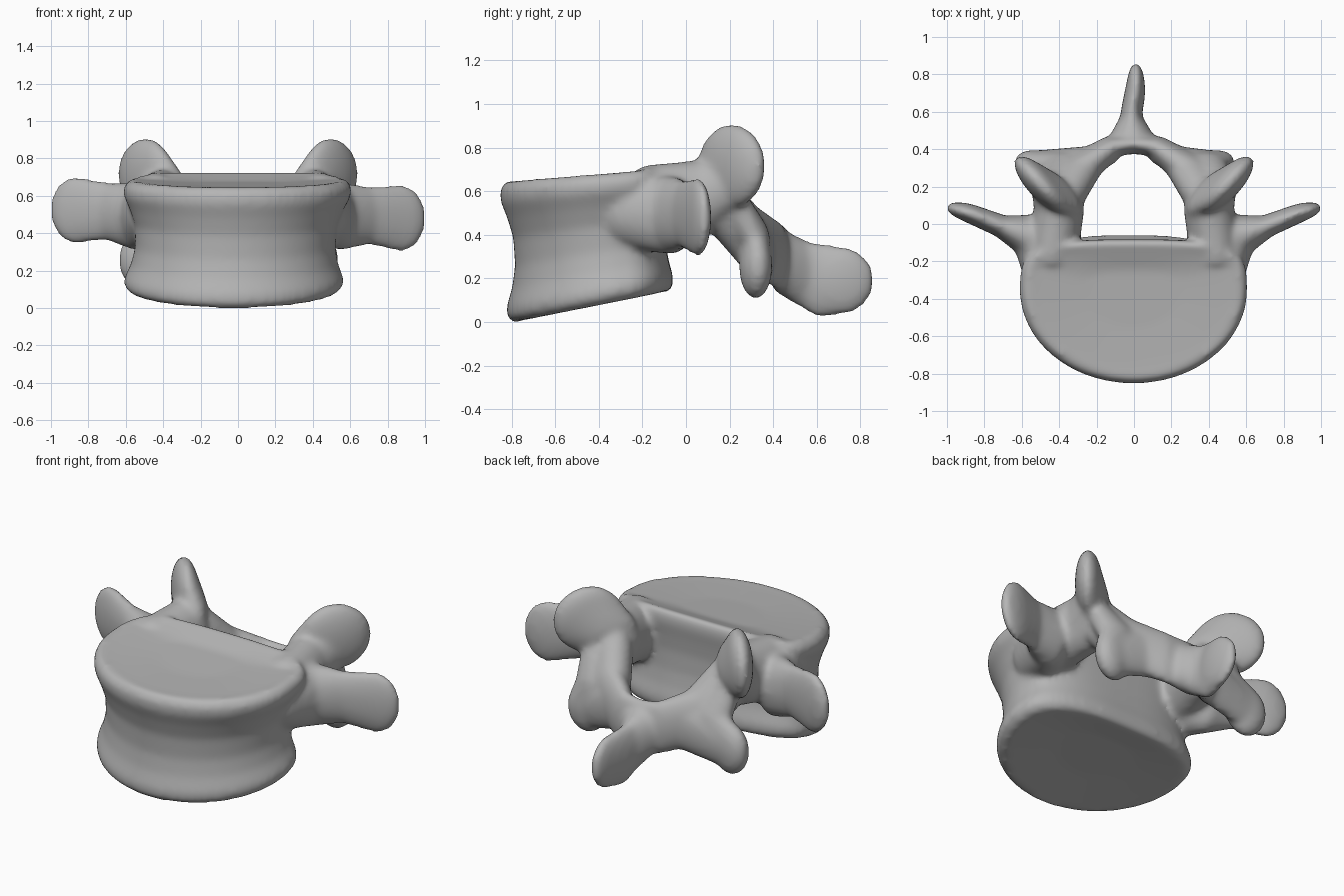
import bpy, bmesh
from math import sin, cos, pi, radians
from mathutils import Vector, Matrix

cube = bpy.data.objects.get("Cube")
if cube:
    bpy.data.objects.remove(cube)

bone = bpy.data.materials.new("bone grey")
bone.use_nodes = True
GREY = (0.46, 0.46, 0.46, 1)
bone.diffuse_color = GREY
bone.node_tree.nodes["Principled BSDF"].inputs["Base Color"].default_value = GREY

bm = bmesh.new()

unit = bmesh.new()
bmesh.ops.create_icosphere(unit, subdivisions=3, radius=1)
SPHERE = [v.co.copy() for v in unit.verts]
unit.free()


def lobe(center, radii, yaw=0, side=1):
    """Points of an ellipsoid turned about z, mirrored when side is -1."""
    turn = Matrix.Rotation(radians(yaw), 3, "Z")
    points = [Vector(center) + turn @ (p * Vector(radii)) for p in SPHERE]
    return [Vector((p.x * side, p.y, p.z)) for p in points]


def limb(lobes, side=1):
    """Chain of lobes, each neighbouring pair wrapped in a hull."""
    for a, b in zip(lobes, lobes[1:]):
        part = bmesh.new()
        for p in lobe(*a, side=side) + lobe(*b, side=side):
            part.verts.new(p)
        bmesh.ops.convex_hull(part, input=part.verts[:])
        loose = [v for v in part.verts if not v.link_faces]
        bmesh.ops.delete(part, geom=loose, context="VERTS")
        bmesh.ops.recalc_face_normals(part, faces=part.faces[:])
        mesh = bpy.data.meshes.new("limb")
        part.to_mesh(mesh)
        part.free()
        bm.from_mesh(mesh)
        bpy.data.meshes.remove(mesh)


# Body: waisted drum, flat back that narrows downwards, wedge-shaped end plates
# and a raised ridge along the back of the upper plate
def body_ring(t, scale, n=72):
    ring = []
    for i in range(n):
        a = 2 * pi * i / n
        c, s = cos(a), sin(a)
        if s > 0:
            x = abs(c) ** 0.62 * (1 if c > 0 else -1) * (1 - 0.22 * s * (1 - t))
            y = 0.27 * s ** 0.5
        else:
            x, y = c, 0.5 * s
        x = x * scale * (0.59 + 0.02 * t) - 0.025 * (1 - t)
        y = y * scale - 0.325 - 0.03 * t
        low = -0.005 + 0.2 * (y + 0.8)
        high = 0.645 + 0.08 * (y + 0.85) + 0.25 * max(0, y + 0.22)
        ring.append(bm.verts.new((x, y, low + (high - low) * t)))
    return ring


PROFILE = [(0.03, 0.4), (0.005, 0.85), (0, 0.93), (0.05, 0.99), (0.12, 0.99),
           (0.25, 0.93), (0.4, 0.895), (0.6, 0.9), (0.75, 0.95), (0.86, 1),
           (0.94, 1), (1, 0.94), (0.99, 0.85), (0.97, 0.4)]
rings = [body_ring(t, s) for t, s in PROFILE]
for r, q in zip(rings, rings[1:]):
    for i in range(len(r)):
        j = (i + 1) % len(r)
        bm.faces.new((r[i], r[j], q[j], q[i]))
bm.faces.new(rings[0][::-1])
bm.faces.new(rings[-1])

for side in (1, -1):
    lift = 0 if side > 0 else 0.045
    spread = 0 if side > 0 else 0.1
    # Transverse process with a broad root
    limb([((0.46, -0.22, 0.5), (0.14, 0.19, 0.17)),
          ((0.55, -0.07, 0.49), (0.1, 0.12, 0.18)),
          ((0.7, -0.015, 0.495 + lift / 2), (0.07, 0.06, 0.155)),
          ((0.87, 0.055, 0.48 + lift), (0.14, 0.05, 0.18), 16)], side)
    # Pedicle and superior articular process
    limb([((0.44, -0.18, 0.535), (0.14, 0.1, 0.185)),
          ((0.4, 0.08, 0.57), (0.135, 0.1, 0.175)),
          ((0.42, 0.17, 0.65), (0.18, 0.08, 0.14), 45),
          ((0.495, 0.21, 0.715), (0.2, 0.075, 0.195), 47)], side)
    # Lamina
    limb([((0.375, 0.16, 0.54), (0.125, 0.09, 0.15)),
          ((0.29, 0.3, 0.38), (0.125, 0.075, 0.16)),
          ((0.12, 0.415, 0.31), (0.08, 0.055, 0.155)),
          ((0, 0.43, 0.29), (0.08, 0.055, 0.16))], side)
    # Inferior articular process, hanging from the back of the pedicle
    limb([((0.41, 0.22, 0.52), (0.11, 0.065, 0.1), 30),
          ((0.38, 0.32, 0.38), (0.12, 0.065, 0.1)),
          ((0.42 + spread, 0.32, 0.255), (0.12, 0.075, 0.15), 10)], side)
    limb([((0.2, 0.36, 0.33), (0.12, 0.06, 0.14)),
          ((0.4 + spread, 0.33, 0.27), (0.11, 0.065, 0.13))], side)

# Spinous process, flared where it meets the lamina
limb([((-0.01, 0.43, 0.28), (0.14, 0.055, 0.15)),
      ((-0.015, 0.54, 0.22), (0.065, 0.08, 0.155)),
      ((-0.01, 0.62, 0.19), (0.055, 0.1, 0.17)),
      ((0.01, 0.715, 0.19), (0.05, 0.15, 0.155))])

mesh = bpy.data.meshes.new("vertebra")
bm.to_mesh(mesh)
bm.free()
mesh.materials.append(bone)
vertebra = bpy.data.objects.new("vertebra", mesh)
bpy.context.collection.objects.link(vertebra)

# Fuse the parts and soften the joints
fuse = vertebra.modifiers.new("fuse", "REMESH")
fuse.mode = "VOXEL"
fuse.voxel_size = 0.016
fuse.use_smooth_shade = True
soften = vertebra.modifiers.new("soften", "SMOOTH")
soften.factor = 0.5
soften.iterations = 12
